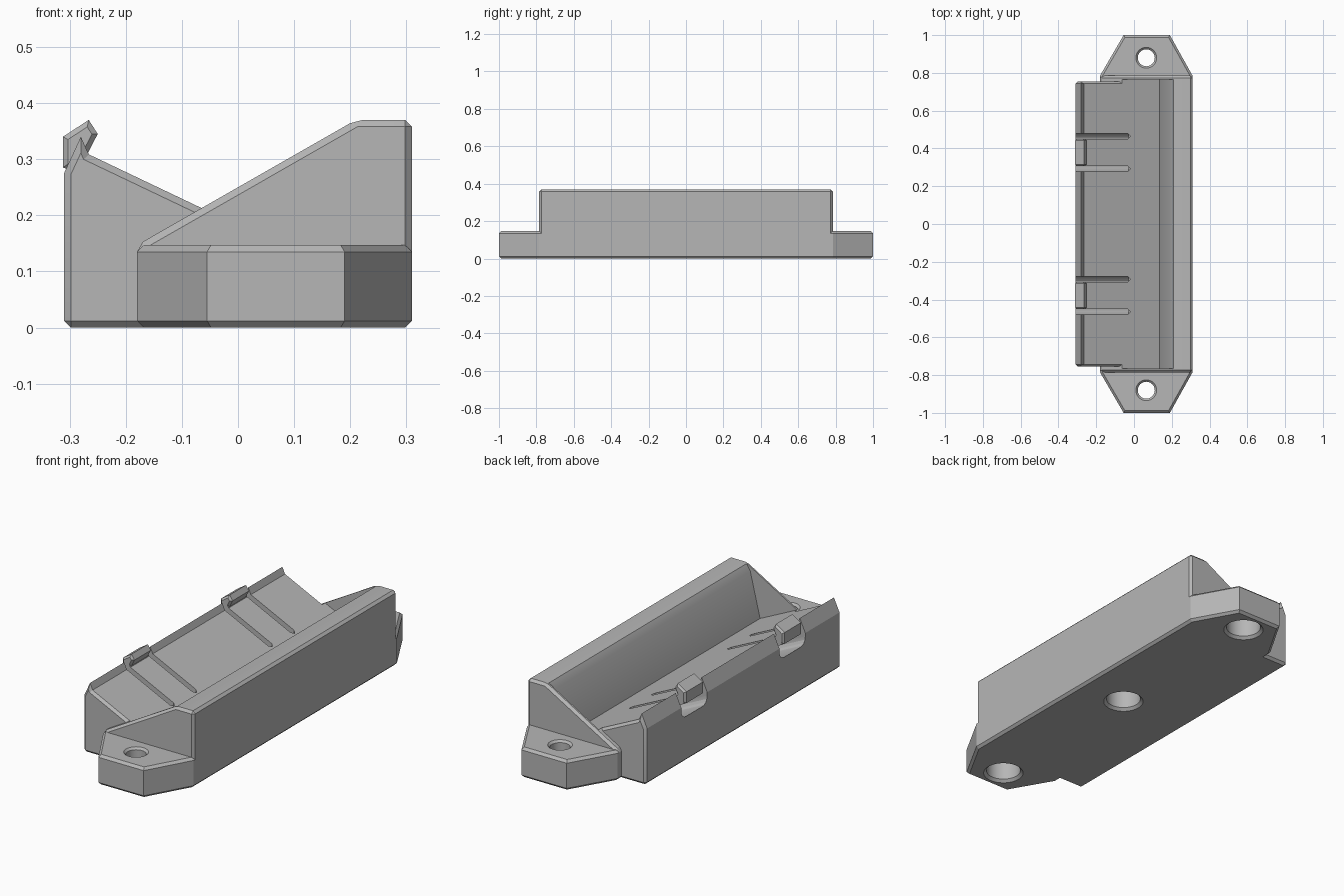
import bpy, bmesh, math
from mathutils import Matrix, Vector

cube = bpy.data.objects.get("Cube")
if cube:
    bpy.data.objects.remove(cube, do_unlink=True)

grey = bpy.data.materials.new("plain grey")
grey.use_nodes = True
GREY = (0.47, 0.47, 0.47, 1)
grey.diffuse_color = GREY
grey.node_tree.nodes["Principled BSDF"].inputs["Base Color"].default_value = GREY

CH = 0.012          # chamfer on outer edges
TRAY_END = 0.755
WALL_END = 0.785


def floor(x, offset=0.0):
    """Height of the sloping tray floor."""
    return 0.182 - 0.476 * x + offset


def finish(bm, name):
    bmesh.ops.recalc_face_normals(bm, faces=bm.faces)
    mesh = bpy.data.meshes.new(name)
    bm.to_mesh(mesh)
    bm.free()
    mesh.materials.append(grey)
    obj = bpy.data.objects.new(name, mesh)
    bpy.context.collection.objects.link(obj)
    return obj


def prism(name, points, low, high, axis="Y", pick=None, offset=CH, segments=1):
    """Extrude a profile along y or z, then bevel the edges chosen by pick(a, b)."""
    bm = bmesh.new()
    at = (lambda p, q, d: (p, d, q)) if axis == "Y" else (lambda p, q, d: (p, q, d))
    face = bm.faces.new([bm.verts.new(at(p, q, low)) for p, q in points])
    new = bmesh.ops.extrude_face_region(bm, geom=[face])["geom"]
    bmesh.ops.translate(bm, verts=[v for v in new if isinstance(v, bmesh.types.BMVert)],
                        vec=Vector(at(0, 0, high - low)))
    bmesh.ops.recalc_face_normals(bm, faces=bm.faces)
    if pick:
        edges = [e for e in bm.edges if pick(e.verts[0].co, e.verts[1].co)]
        bmesh.ops.bevel(bm, geom=edges, offset=offset, offset_type="OFFSET",
                        segments=segments, profile=0.5, affect="EDGES", clamp_overlap=True)
    return finish(bm, name)


def lathe(name, points, x, y):
    """Revolve a radius/height profile about a vertical axis."""
    bm = bmesh.new()
    verts = [bm.verts.new((r, 0, z)) for r, z in points]
    edges = [bm.edges.new(pair) for pair in zip(verts, verts[1:])]
    bmesh.ops.spin(bm, geom=verts + edges, cent=(0, 0, 0), axis=(0, 0, 1),
                   angle=math.tau, steps=40, use_duplicate=False)
    bmesh.ops.remove_doubles(bm, verts=bm.verts, dist=1e-5)
    bmesh.ops.transform(bm, matrix=Matrix.Translation((x, y, 0)), verts=bm.verts)
    return finish(bm, name)


def combine(target, tool, operation):
    mod = target.modifiers.new(operation, "BOOLEAN")
    mod.operation, mod.object, mod.solver = operation, tool, "EXACT"
    bpy.context.view_layer.objects.active = target
    bpy.ops.object.modifier_apply(modifier=mod.name)
    bpy.data.objects.remove(tool, do_unlink=True)


def every_edge(a, b):
    return True


# Tall back wall with sloping end walls
body = prism("tray_body", [(-0.18, 0), (0.31, 0), (0.31, 0.37), (0.21, 0.37), (-0.18, 0.147)],
             -WALL_END, WALL_END, pick=every_edge)

# Base plate with a tapered mounting ear at each end
ear = [(-0.18, WALL_END), (-0.055, 1), (0.19, 1), (0.31, WALL_END)]
plate = prism("base_plate", ear + [(x, -y) for x, y in reversed(ear)], 0, 0.147,
              axis="Z", pick=lambda a, b: abs(a.z - b.z) < 1e-4)
combine(body, plate, "UNION")

# Hollow between the end walls
hollow = prism("hollow", [(0.135, floor(0.135)), (0.188, 0.335), (0.212, 0.372), (0.212, 0.5),
                          (-0.5, 0.5), (-0.5, floor(-0.5))], -0.765, 0.765)
combine(body, hollow, "DIFFERENCE")

# Sloping tray with a raised lip along its low side
tray = prism("tray", [(-0.31, 0), (0.2, 0), (0.2, floor(0.2)), (-0.266, floor(-0.266)),
                      (-0.28, 0.34), (-0.31, 0.275)], -TRAY_END, TRAY_END,
             pick=lambda a, b: abs(a.y - b.y) < 1e-4
             or (max(a.x, b.x) < -0.3 and max(a.z, b.z) < 0.01))
combine(body, tray, "UNION")


def band(x0, x1, low, high):
    """Profile that runs parallel to the floor."""
    return [(x0, floor(x0, low)), (x1, floor(x1, low)), (x1, floor(x1, high)), (x0, floor(x0, high))]


# Spring clips: pocket below, a slot on either side, hook on top
for side, y in (("front", -0.379), ("rear", 0.379)):
    pocket = prism("pocket", band(-0.4, -0.03, -0.11, -0.045), y - 0.1, y + 0.1,
                   pick=lambda a, b: abs(a.y - b.y) < 1e-4 and abs(a.x - b.x) > 0.1
                   and min(a.z - floor(a.x), b.z - floor(b.x)) < -0.1,
                   offset=0.035, segments=4)
    combine(body, pocket, "DIFFERENCE")
    for s in (-1, 1):
        c = y + s * 0.086
        slot = prism("slot", band(-0.4, -0.02, -0.07, 0.15), c - 0.014, c + 0.014,
                     pick=lambda a, b: min(a.x, b.x) > -0.1 and abs(a.y - b.y) < 1e-4,
                     offset=0.012)
        combine(body, slot, "DIFFERENCE")
    prism(side + "_clip_hook", [(-0.312, 0.285), (-0.268, 0.27), (-0.268, 0.31), (-0.25, 0.345),
                                (-0.266, 0.37), (-0.312, 0.34)], y - 0.072, y + 0.072,
          pick=lambda a, b: abs(a.y - b.y) < 1e-4, offset=0.009)

# Screw holes through the ears and a blind bore in the middle
bore = [(0, -0.01), (0.103, -0.01), (0.08, 0.013), (0.08, 0.1)]
for y in (-0.88, 0.88):
    screw = lathe("screw_hole", bore + [(0.045, 0.1), (0.045, 0.137), (0.067, 0.159), (0, 0.159)],
                  0.065, y)
    combine(body, screw, "DIFFERENCE")
combine(body, lathe("middle_bore", bore + [(0, 0.1)], 0.065, 0), "DIFFERENCE")

# Smooth only the round bores
bpy.ops.object.select_all(action="DESELECT")
body.select_set(True)
bpy.context.view_layer.objects.active = body
bpy.ops.object.shade_smooth_by_angle(angle=math.radians(20))
